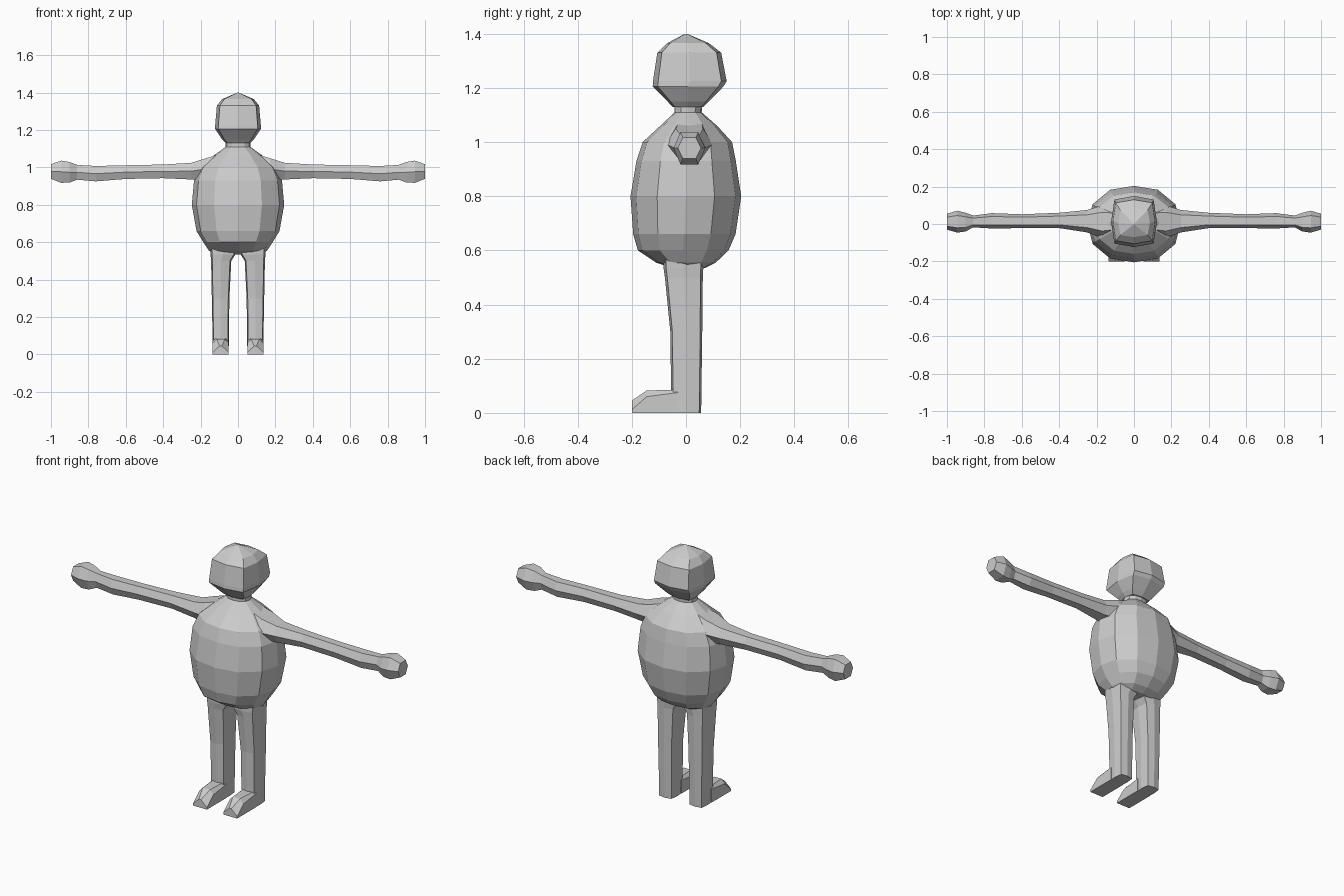
import bpy, bmesh, math

grey = bpy.data.materials.new("plain grey")
grey.diffuse_color = (0.6, 0.6, 0.6, 1)


def loft(name, rings):
    """Skin a list of equal-length point rings and close both ends."""
    bm = bmesh.new()
    loops = [[bm.verts.new(p) for p in ring] for ring in rings]
    n = len(loops[0])
    for a, b in zip(loops, loops[1:]):
        for i in range(n):
            j = (i + 1) % n
            bm.faces.new((a[i], a[j], b[j], b[i]))
    bm.faces.new(loops[0])
    bm.faces.new(loops[-1])
    bmesh.ops.remove_doubles(bm, verts=bm.verts, dist=0.0005)
    bmesh.ops.recalc_face_normals(bm, faces=bm.faces)
    mesh = bpy.data.meshes.new(name)
    bm.to_mesh(mesh)
    bm.free()
    mesh.materials.append(grey)
    ob = bpy.data.objects.new(name, mesh)
    bpy.context.collection.objects.link(ob)
    return ob


def oval(n, lo_u, hi_u, lo_v, hi_v, power=2.0, turn=0.0):
    """Rounded-box outline inside the given bounds."""
    pts = []
    for i in range(n):
        a = 2 * math.pi * (i + turn) / n
        c, s = math.cos(a), math.sin(a)
        r = (abs(c) ** power + abs(s) ** power) ** (-1 / power)
        pts.append(((lo_u + hi_u) / 2 + c * r * (hi_u - lo_u) / 2,
                    (lo_v + hi_v) / 2 + s * r * (hi_v - lo_v) / 2))
    return pts


def upright(n, rows, power, turn=0.0):
    """Horizontal rings from rows of (z, half width, front y, back y)."""
    return [[(x, y, z) for x, y in oval(n, -w, w, f, b, power, turn)]
            for z, w, f, b in rows]


# Round torso running up into the neck
loft("torso", upright(12, [
    (0.535, 0.13, -0.05, 0.07), (0.555, 0.155, -0.11, 0.11),
    (0.60, 0.185, -0.178, 0.157), (0.66, 0.222, -0.195, 0.183),
    (0.80, 0.247, -0.205, 0.204), (0.93, 0.235, -0.183, 0.184),
    (1.00, 0.205, -0.160, 0.170), (1.06, 0.135, -0.095, 0.115),
    (1.11, 0.066, -0.042, 0.058), (1.15, 0.066, -0.042, 0.06)], 2.3))

# Boxy head
loft("head", upright(8, [
    (1.13, 0.066, -0.05, 0.065), (1.15, 0.085, -0.068, 0.085),
    (1.205, 0.122, -0.123, 0.138), (1.225, 0.122, -0.122, 0.150),
    (1.33, 0.113, -0.106, 0.130), (1.365, 0.085, -0.07, 0.085),
    (1.40, 0.004, -0.004, 0.004)], 4.5))

# Arm rows: x, front y, back y, bottom z, top z
ARM = [(0.09, -0.06, 0.09, 0.96, 1.075), (0.17, -0.075, 0.10, 0.935, 1.05),
       (0.25, -0.045, 0.075, 0.935, 1.025), (0.40, -0.022, 0.06, 0.942, 1.016),
       (0.60, -0.022, 0.052, 0.938, 1.012), (0.76, -0.024, 0.058, 0.925, 1.008),
       (0.86, -0.018, 0.045, 0.934, 1.014), (0.90, -0.04, 0.06, 0.918, 1.03),
       (0.945, -0.046, 0.071, 0.916, 1.038), (1.0, -0.03, 0.055, 0.938, 1.018)]

# Leg rows: z, inner x, outer x, front y, back y
LEG = [(0.0, 0.05, 0.135, -0.055, 0.056), (0.085, 0.049, 0.136, -0.055, 0.057),
       (0.30, 0.046, 0.14, -0.058, 0.06), (0.50, 0.036, 0.144, -0.078, 0.062),
       (0.535, 0.014, 0.147, -0.083, 0.064), (0.60, 0.01, 0.15, -0.083, 0.064)]

# Foot rows: y, shoulder height, ridge height, ridge half width
FOOT = [(-0.03, 0.075, 0.085, 0.03), (-0.145, 0.06, 0.083, 0.022),
        (-0.20, 0.012, 0.045, 0.006)]

for side, s in (("left", 1), ("right", -1)):
    loft(side + "_arm_and_hand",
         [[(s * x, y, z) for y, z in oval(6, f, b, lo, hi, 5)]
          if x < 0.88 else
          [(s * x, y, z) for y, z in oval(6, f, b, lo, hi, 4)]
          for x, f, b, lo, hi in ARM])
    loft(side + "_leg",
         [[(s * x, y, z) for x, y in oval(8, i, o, f, b, 5)]
          for z, i, o, f, b in LEG])
    loft(side + "_foot",
         [[(s * x, y, z) for x, z in ((0.05, 0), (0.135, 0), (0.135, h),
                                      (0.0925 + w, t), (0.0925 - w, t), (0.05, h))]
          for y, h, t, w in FOOT])
